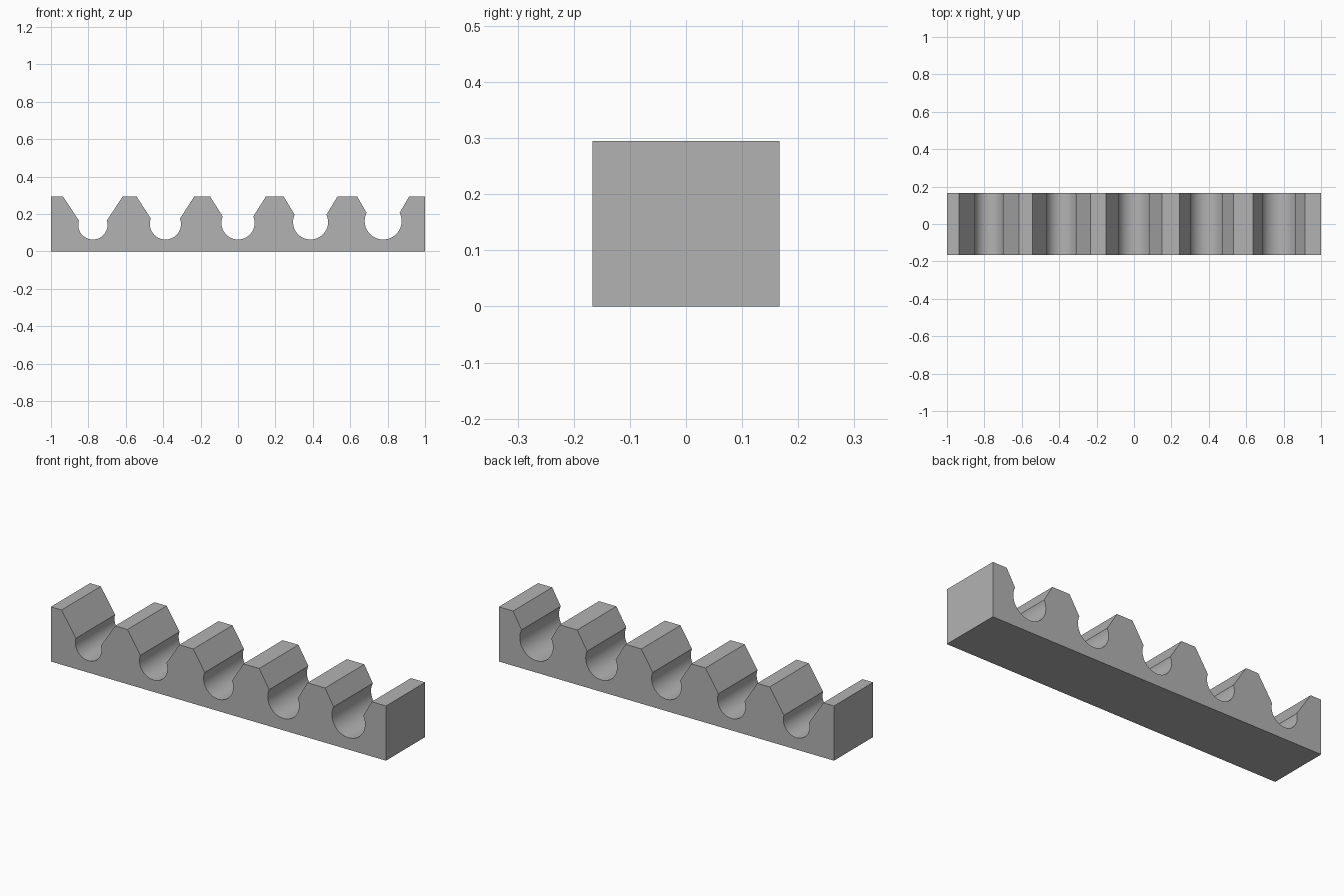
import bpy
import bmesh
import math

cube = bpy.data.objects.get("Cube")
if cube:
    bpy.data.objects.remove(cube, do_unlink=True)

HEIGHT, HALF_DEPTH, FLOOR = 0.295, 0.167, 0.064
COUNT, PITCH, STEPS = 5, 0.388, 40

grey = bpy.data.materials.new("grey")
grey.use_nodes = True
colour = (0.45, 0.45, 0.45, 1)
grey.diffuse_color = colour
grey.node_tree.nodes["Principled BSDF"].inputs["Base Color"].default_value = colour


def notch(i):
    """Keyhole notch: sloped mouth leading into a round seat, growing with i."""
    cx = (i - (COUNT - 1) / 2) * PITCH
    radius = 0.078 + 0.0052 * i
    mouth = 0.16 - 0.0052 * i
    neck = 0.0745 + 0.0035 * i
    cz = FLOOR + radius
    a = math.acos(neck / radius)
    sweep = math.pi + 2 * a
    arc = [(cx + radius * math.cos(math.pi - a + sweep * k / STEPS),
            cz + radius * math.sin(math.pi - a + sweep * k / STEPS))
           for k in range(STEPS + 1)]
    return [(cx - mouth, HEIGHT)] + arc + [(cx + mouth, HEIGHT)]


# Side profile of the bar, with the notches along its top edge
profile = [(-1, 0), (-1, HEIGHT)]
for i in range(COUNT):
    profile += notch(i)
profile += [(1, HEIGHT), (1, 0)]

# Extrude the profile through the depth
bm = bmesh.new()
face = bm.faces.new([bm.verts.new((x, -HALF_DEPTH, z)) for x, z in profile])
result = bmesh.ops.extrude_face_region(bm, geom=[face])
moved = [v for v in result["geom"] if isinstance(v, bmesh.types.BMVert)]
bmesh.ops.translate(bm, verts=moved, vec=(0, 2 * HALF_DEPTH, 0))
bmesh.ops.recalc_face_normals(bm, faces=bm.faces)
mesh = bpy.data.meshes.new("notched_rack")
bm.to_mesh(mesh)
bm.free()
mesh.materials.append(grey)

rack = bpy.data.objects.new("notched_rack", mesh)
bpy.context.collection.objects.link(rack)
bpy.context.view_layer.objects.active = rack
rack.select_set(True)
bpy.ops.object.shade_smooth_by_angle(angle=math.radians(25))
